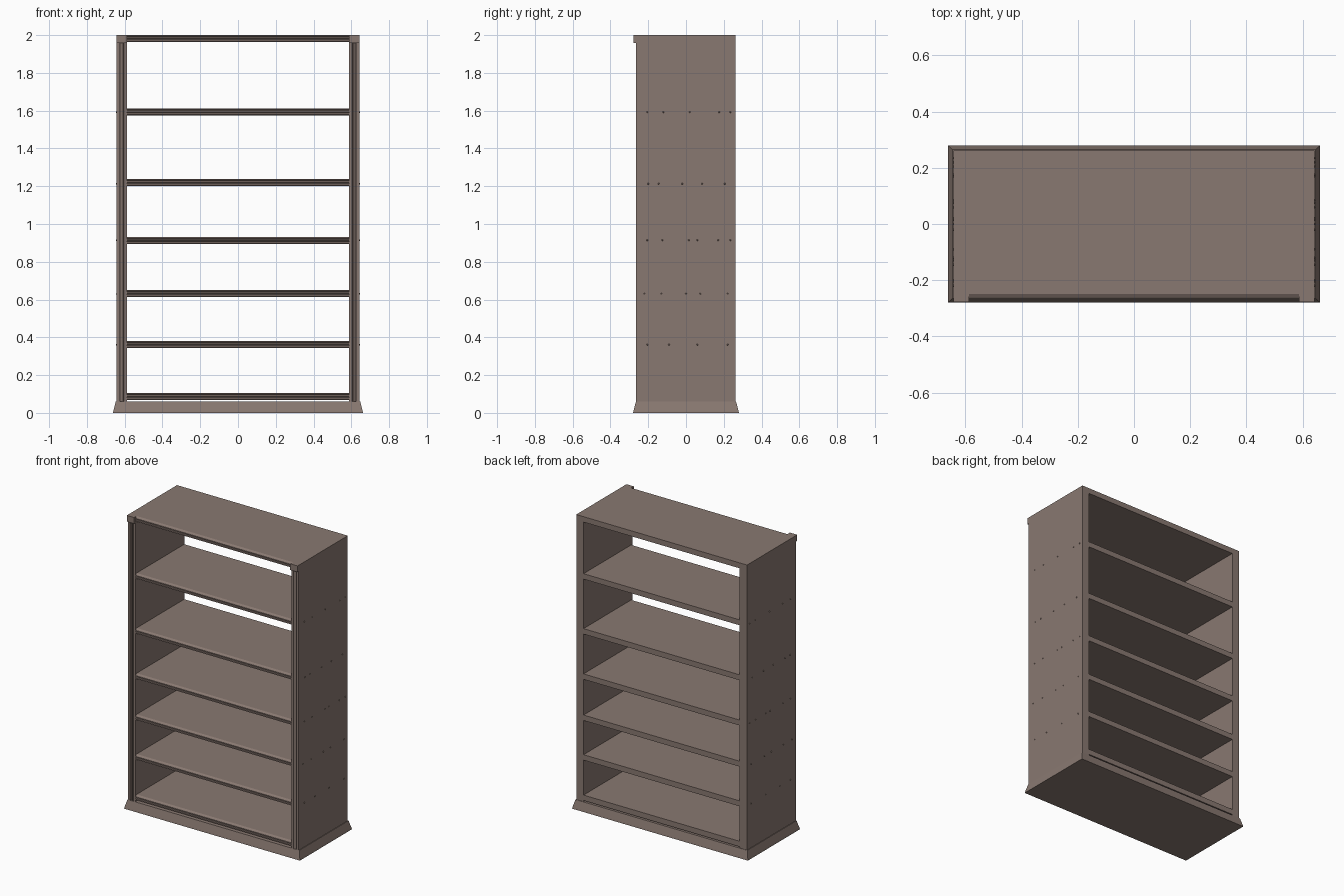
import bpy, bmesh

if "Cube" in bpy.data.objects:
    bpy.data.objects.remove(bpy.data.objects["Cube"])

wood = bpy.data.materials.new("brown_wood")
wood.diffuse_color = (0.25, 0.19, 0.165, 1)
wood.use_nodes = True
wood.node_tree.nodes["Principled BSDF"].inputs["Base Color"].default_value = wood.diffuse_color


def make_object(name, bm):
    bmesh.ops.recalc_face_normals(bm, faces=bm.faces)
    me = bpy.data.meshes.new(name)
    bm.to_mesh(me)
    bm.free()
    me.materials.append(wood)
    ob = bpy.data.objects.new(name, me)
    bpy.context.collection.objects.link(ob)
    return ob


def extrude(name, start, vec, flip=False):
    """Sweep a closed list of 3D points along a vector."""
    bm = bmesh.new()
    s = -1 if flip else 1
    face = bm.faces.new([bm.verts.new((s * x, y, z)) for x, y, z in start])
    top = bmesh.ops.extrude_face_region(bm, geom=[face])["geom"]
    # keep the starting cap so the solid is closed
    moved = [g for g in top if isinstance(g, bmesh.types.BMVert)]
    bmesh.ops.translate(bm, verts=moved, vec=vec)
    return make_object(name, bm)


def box(name, x0, x1, y0, y1, z0, z1):
    pts = [(x0, y0, z0), (x1, y0, z0), (x1, y1, z0), (x0, y1, z0)]
    return extrude(name, pts, (0, 0, z1 - z0))


HALF, INNER, BACK = 0.643, 0.588, 0.262

# Flared plinth
bm = bmesh.new()
rings = [[bm.verts.new((sx * w, sy * d, z)) for sx, sy in ((-1, -1), (1, -1), (1, 1), (-1, 1))]
         for w, d, z in ((0.662, 0.28, 0), (0.66, 0.278, 0.01), (0.647, 0.265, 0.06))]
for a, b in zip(rings, rings[1:]):
    for i in range(4):
        bm.faces.new((a[i], a[(i + 1) % 4], b[(i + 1) % 4], b[i]))
bm.faces.new(rings[0])
bm.faces.new(rings[-1])
make_object("plinth", bm)

# Side panels with a fluted front edge, mirrored, plus top corner blocks
side = [(INNER, BACK), (INNER, -0.265), (0.603, -0.265), (0.606, -0.258), (0.608, -0.264),
        (0.625, -0.25), (0.626, -0.265), (HALF, -0.265), (HALF, BACK)]
for label, flip in (("right", False), ("left", True)):
    extrude(label + "_side", [(x, y, 0.06) for x, y in side], (0, 0, 1.9), flip)
    x0, x1 = (-HALF, -INNER) if flip else (INNER, HALF)
    box(label + "_top_block", x0, x1, -0.278, BACK, 1.958, 2.0)


# Shelves with a moulded front edge
def shelf(name, top, thick):
    front = [(-0.252, 0), (-0.26, 0.1), (-0.26, 0.32), (-0.25, 0.42), (-0.262, 0.5),
             (-0.262, 0.7), (-0.252, 0.78), (-0.26, 0.84), (-0.25, 1)]
    prof = [(BACK, 0)] + front + [(BACK, 1)]
    extrude(name, [(-INNER, y, top - thick + t * thick) for y, t in prof], (2 * INNER, 0, 0))


heights = [0.105, 0.38, 0.65, 0.93, 1.238, 1.612]
for i, z in enumerate(heights):
    shelf(f"shelf_{i + 1}", z, 0.037)
shelf("top_board", 2.0, 0.037)

# Small fixing pegs on both outer sides, at shelf height
pegs = {1.592: (-0.205, -0.12, 0.02, 0.175, 0.235), 1.213: (-0.2, -0.145, -0.02, 0.085, 0.205),
        0.914: (-0.205, -0.125, 0.015, 0.06, 0.17, 0.235), 0.63: (-0.22, -0.13, 0.0, 0.075, 0.22),
        0.361: (-0.205, -0.09, 0.06, 0.22)}
for s, label in ((1, "right"), (-1, "left")):
    bm = bmesh.new()
    for z, ys in pegs.items():
        for y in ys:
            v = bmesh.ops.create_icosphere(bm, subdivisions=1, radius=0.005)["verts"]
            bmesh.ops.translate(bm, verts=v, vec=(s * (HALF - 0.001), y, z))
    make_object(label + "_pegs", bm)
